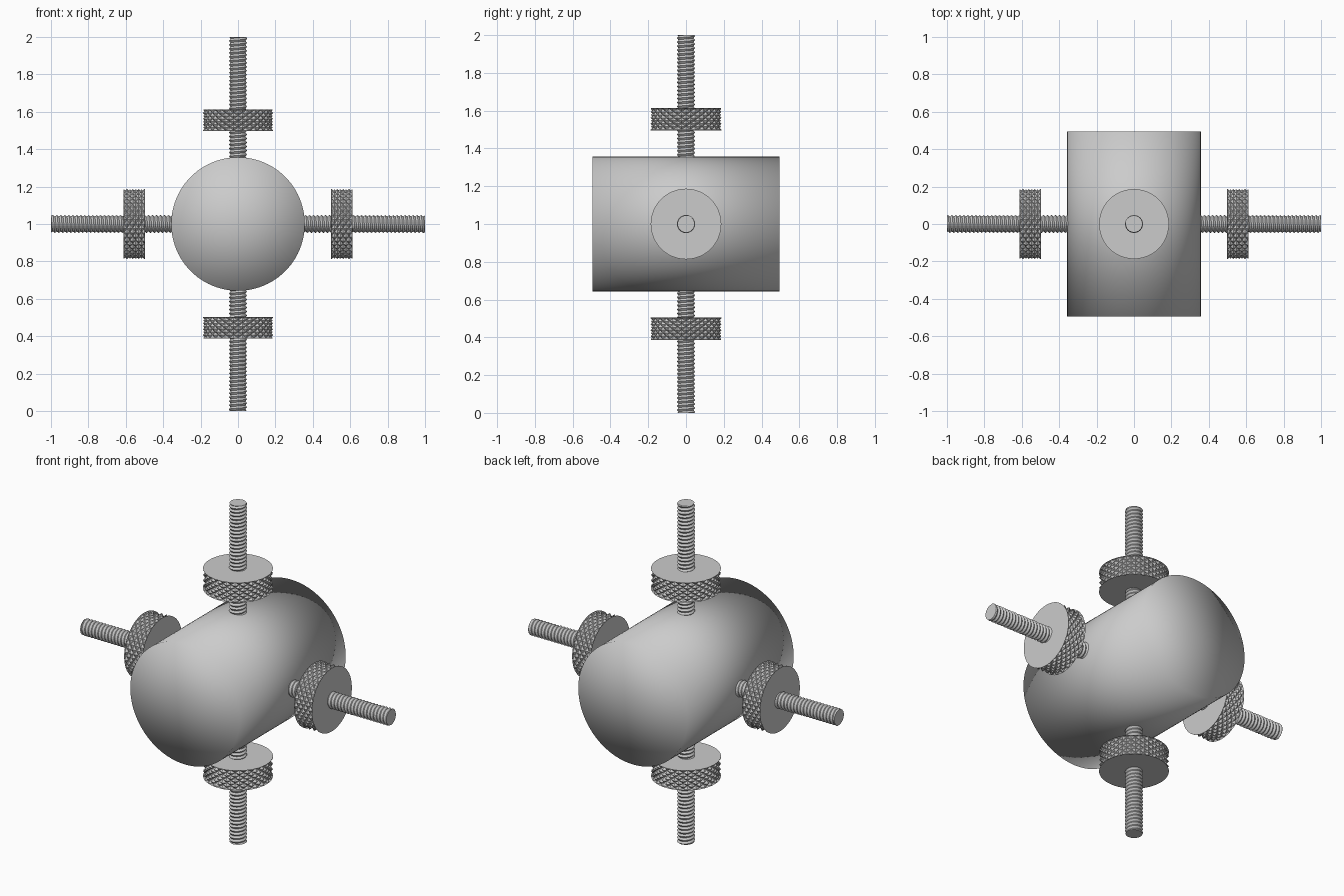
import bpy, bmesh
from math import sin, cos, pi

if "Cube" in bpy.data.objects:
    bpy.data.objects.remove(bpy.data.objects["Cube"])

CENTRE_Z = 1.0
BODY_R, BODY_LEN = 0.357, 0.99
ROD_CREST, ROD_ROOT, ROD_END, PITCH = 0.048, 0.040, 0.045, 0.0213
ROD_START, ROD_TIP = 0.34, 1.0
NUT_R, NUT_DEPTH, NUT_LOW, NUT_HIGH = 0.187, 0.013, 0.496, 0.613


def finish_mesh(bm, name):
    bmesh.ops.recalc_face_normals(bm, faces=bm.faces[:])
    mesh = bpy.data.meshes.new(name)
    bm.to_mesh(mesh)
    bm.free()
    return mesh


def polar(r, a, z):
    return (r * cos(a), r * sin(a), z)


def threaded_rod():
    """Helical strip of alternating crest and root, clamped to flat ends."""
    bm = bmesh.new()
    n = 24
    rows = int(2 * (ROD_TIP - ROD_START) / PITCH) + 8
    grid = []
    for i in range(rows):
        row = []
        for k in range(n):
            z = ROD_START + PITCH * (i / 2 + k / n - 1)
            r = ROD_CREST if i % 2 else ROD_ROOT
            if z <= ROD_START or z >= ROD_TIP:
                z, r = min(max(z, ROD_START), ROD_TIP), ROD_END
            row.append(bm.verts.new(polar(r, 2 * pi * k / n, z)))
        grid.append(row)

    def at(i, k):
        return grid[i][k] if k < n else grid[i + 2][0]

    for i in range(rows - 3):
        for k in range(n):
            bm.faces.new((at(i, k), at(i, k + 1), at(i + 1, k + 1), at(i + 1, k)))
    bmesh.ops.remove_doubles(bm, verts=bm.verts[:], dist=1e-5)
    bmesh.ops.delete(bm, geom=[v for v in bm.verts if not v.link_faces], context='VERTS')
    # flat end caps
    bmesh.ops.holes_fill(bm, edges=[e for e in bm.edges if e.is_boundary], sides=0)
    return finish_mesh(bm, "threaded_rod")


def knurled_nut():
    """Disc whose rim is a checkerboard of peaks and grooves (diamond knurl)."""
    bm = bmesh.new()
    n, steps = 48, 7
    edge = 0.004

    def ring(z, radius):
        return [bm.verts.new(polar(radius(k), 2 * pi * k / n, z)) for k in range(n)]

    rings = [ring(NUT_LOW, lambda k: NUT_R)]
    for j in range(steps + 1):
        z = NUT_LOW + edge + (NUT_HIGH - NUT_LOW - 2 * edge) * j / steps
        rings.append(ring(z, lambda k: NUT_R - NUT_DEPTH * ((j + k) % 2)))
    rings.append(ring(NUT_HIGH, lambda k: NUT_R))
    for j in range(len(rings) - 1):
        for k in range(n):
            m = (k + 1) % n
            a, b, c, d = rings[j][k], rings[j][m], rings[j + 1][m], rings[j + 1][k]
            # split each cell along the groove between its two low corners
            if (j - 1 + k) % 2:
                bm.faces.new((a, b, c))
                bm.faces.new((a, c, d))
            else:
                bm.faces.new((a, b, d))
                bm.faces.new((b, c, d))
    bm.faces.new(rings[0][::-1])
    bm.faces.new(rings[-1])
    return finish_mesh(bm, "knurled_nut")


# Central drum lying along y, smooth-shaded throughout
bpy.ops.mesh.primitive_cylinder_add(vertices=96, radius=BODY_R, depth=BODY_LEN,
                                    end_fill_type='TRIFAN',
                                    location=(0, 0, CENTRE_Z), rotation=(pi / 2, 0, 0))
body = bpy.context.object
body.name = "central_drum"
bpy.ops.object.shade_smooth()

# Four arms: a threaded rod with a knurled nut on it
rod_mesh, nut_mesh = threaded_rod(), knurled_nut()
for i, side in enumerate(("top", "right", "bottom", "left")):
    for mesh, part in ((rod_mesh, "threaded_rod"), (nut_mesh, "knurled_nut")):
        ob = bpy.data.objects.new(f"{side}_{part}", mesh)
        ob.location = (0, 0, CENTRE_Z)
        ob.rotation_euler = (0, i * pi / 2, 0)
        bpy.context.collection.objects.link(ob)
